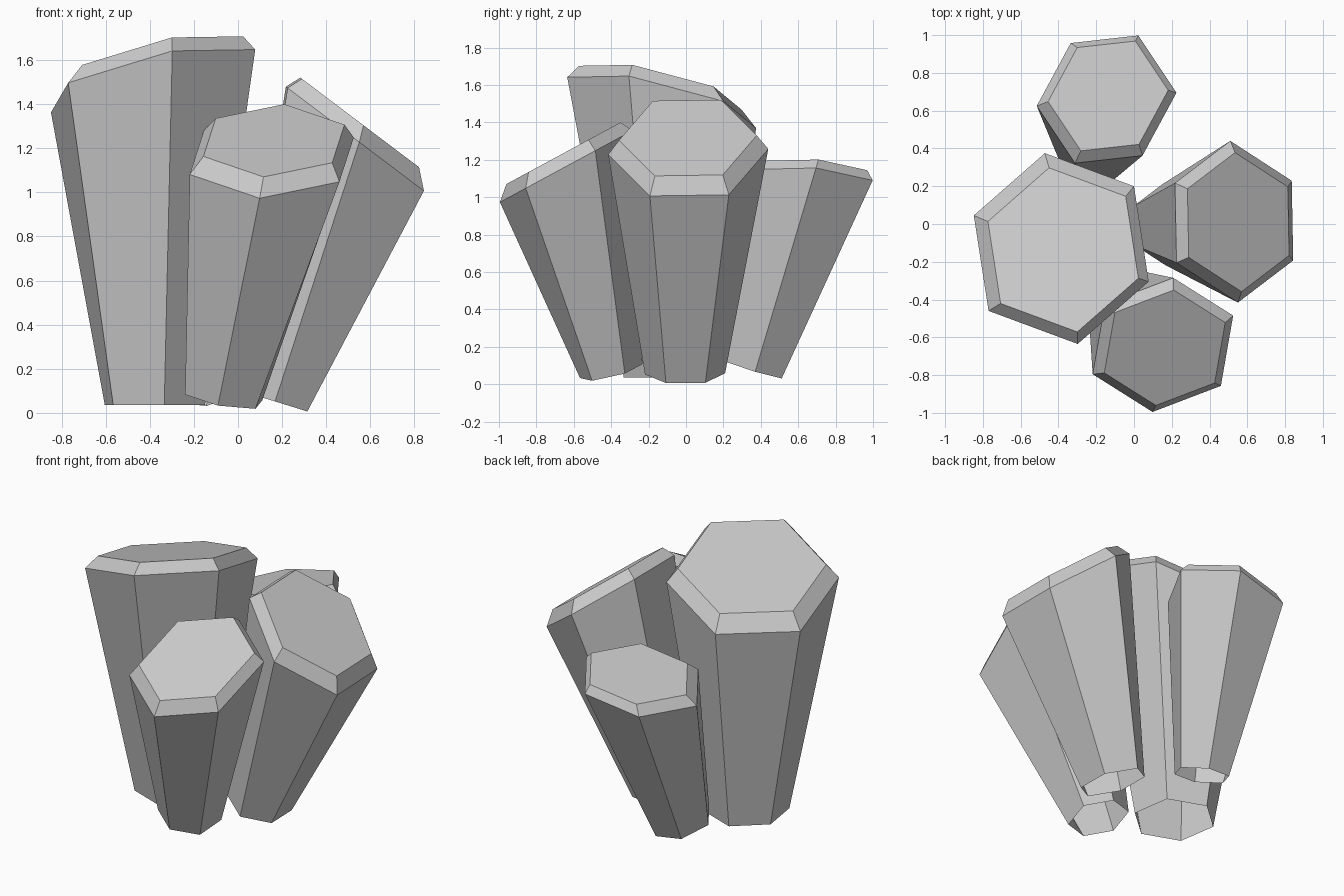
import bpy
from mathutils import Vector

if "Cube" in bpy.data.objects:
    bpy.data.objects.remove(bpy.data.objects["Cube"])

CAP_SCALE = 0.86   # bevelled cap relative to the rim


def ring(bm_verts, centre, half_diagonals, scale, slope):
    """Add six points of a centrally symmetric hexagon lying on a sloped plane."""
    offsets = list(half_diagonals) + [(-x, -y) for x, y in half_diagonals]
    for x, y in offsets:
        x, y = x * scale, y * scale
        bm_verts.append(Vector(centre) + Vector((x, y, slope[0] * x + slope[1] * y)))


def column(name, diagonals, base, base_slope, base_scale, rim, cap, top_slope):
    """Tapered, leaning six-sided column: open base, slanted bevelled top."""
    verts = []
    ring(verts, base, diagonals, base_scale, base_slope)
    ring(verts, rim, diagonals, 1.0, top_slope)
    ring(verts, cap, diagonals, CAP_SCALE, top_slope)
    faces = [(r + i, r + (i + 1) % 6, r + 6 + (i + 1) % 6, r + 6 + i)
             for r in (0, 6) for i in range(6)]
    faces.append(tuple(range(12, 18)))
    mesh = bpy.data.meshes.new(name)
    mesh.from_pydata(verts, [], faces)
    mesh.update()
    bpy.context.collection.objects.link(bpy.data.objects.new(name, mesh))


# Half diagonals run counter-clockwise seen from above
# Tall left column
column("tall_column", [(-0.463, 0.175), (-0.385, -0.33), (0.087, -0.505)],
       (-0.377, -0.085, 0.035), (0.0, 0.0), 0.49,
       (-0.385, -0.13, 1.505), (-0.375, -0.137, 1.585), (0.22, -0.232))

# Front column
column("front_column", [(-0.372, -0.155), (-0.055, -0.355), (0.307, -0.217)],
       (-0.065, -0.40, 0.07), (-0.18, 0.25), 0.47,
       (0.153, -0.64, 1.165), (0.163, -0.655, 1.235), (0.0, 0.54))

# Right column
column("right_column", [(0.02, -0.428), (0.313, -0.205), (0.305, 0.217)],
       (0.158, -0.005, 0.055), (-0.31, 0.0), 0.5,
       (0.53, 0.012, 1.243), (0.552, 0.01, 1.317), (-0.755, 0.0))

# Back column
column("back_column", [(0.19, -0.298), (0.37, 0.035), (0.168, 0.338)],
       (-0.222, 0.353, 0.085), (-0.08, -0.3), 0.47,
       (-0.145, 0.66, 1.085), (-0.137, 0.678, 1.14), (0.2, -0.085))
